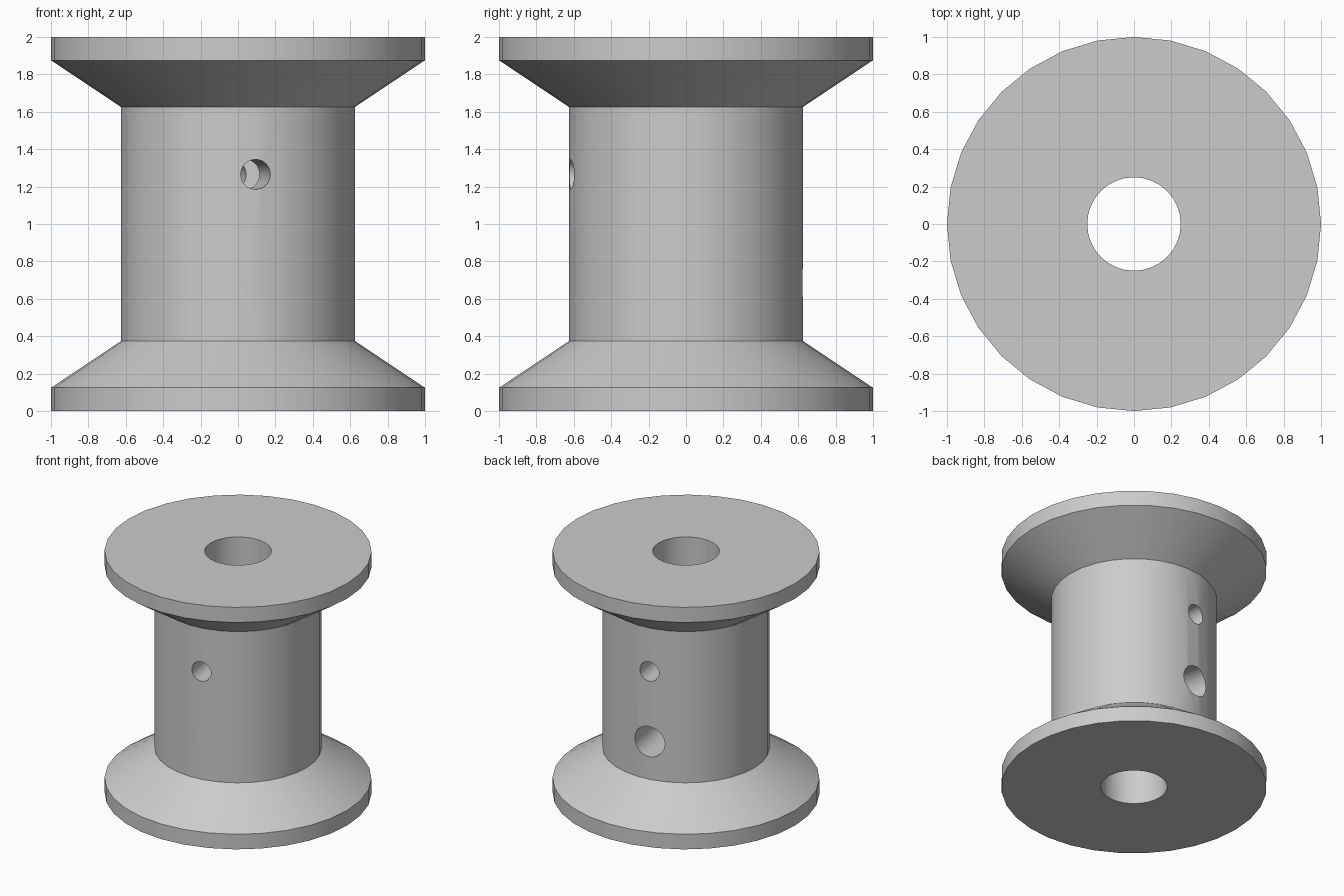
import bpy
import bmesh
from math import radians, pi
from mathutils import Matrix, Vector

SIDES = 32
HOLE_TURN = radians(8.7)   # the cross holes are turned slightly about the axis

cube = bpy.data.objects.get("Cube")
if cube:
    bpy.data.objects.remove(cube, do_unlink=True)

grey = bpy.data.materials.new("plain grey")
grey.use_nodes = True
colour = (0.6, 0.6, 0.6, 1.0)
grey.diffuse_color = colour
grey.node_tree.nodes["Principled BSDF"].inputs["Base Color"].default_value = colour


def add_object(name, bm):
    mesh = bpy.data.meshes.new(name)
    bm.to_mesh(mesh)
    bm.free()
    mesh.materials.append(grey)
    obj = bpy.data.objects.new(name, mesh)
    bpy.context.collection.objects.link(obj)
    return obj


def lathe(name, profile):
    """Turn a closed (radius, height) outline around the z axis."""
    bm = bmesh.new()
    verts = [bm.verts.new((r, 0, z)) for r, z in profile]
    edges = [bm.edges.new((v, verts[i - 1])) for i, v in enumerate(verts)]
    bmesh.ops.spin(bm, geom=verts + edges, cent=(0, 0, 0), axis=(0, 0, 1),
                   angle=2 * pi, steps=SIDES)
    bmesh.ops.remove_doubles(bm, verts=bm.verts, dist=0.0005)
    bmesh.ops.recalc_face_normals(bm, faces=bm.faces)
    return add_object(name, bm)


def drill(body, name, radius, height, start, end):
    """Cut a round hole running from y=start to y=end, turned about z."""
    bm = bmesh.new()
    place = (Matrix.Rotation(HOLE_TURN, 4, 'Z')
             @ Matrix.Translation(Vector((0, (start + end) / 2, height)))
             @ Matrix.Rotation(pi / 2, 4, 'X'))
    bmesh.ops.create_cone(bm, cap_ends=True, segments=SIDES, radius1=radius,
                          radius2=radius, depth=end - start, matrix=place)
    cutter = add_object(name, bm)
    cutter.hide_render = True
    mod = body.modifiers.new(name, 'BOOLEAN')
    mod.operation = 'DIFFERENCE'
    mod.solver = 'EXACT'
    mod.object = cutter
    bpy.context.view_layer.objects.active = body
    bpy.ops.object.modifier_apply(modifier=name)
    bpy.data.objects.remove(cutter, do_unlink=True)


# Spool body: bore, two flanges with sloped inner faces, and the barrel
lower = [(0.25, 0), (1, 0), (1, 0.125), (0.625, 0.375)]
upper = [(r, 2 - z) for r, z in reversed(lower)]
spool = lathe("spool", lower + upper)

# Small hole through both walls, larger hole through the back wall only
drill(spool, "small_hole", 0.08, 1.265, -0.8, 0.8)
drill(spool, "large_hole", 0.125, 0.685, 0, 0.8)

bpy.ops.object.select_all(action='DESELECT')
spool.select_set(True)
bpy.context.view_layer.objects.active = spool
bpy.ops.object.shade_smooth_by_angle(angle=radians(30))
